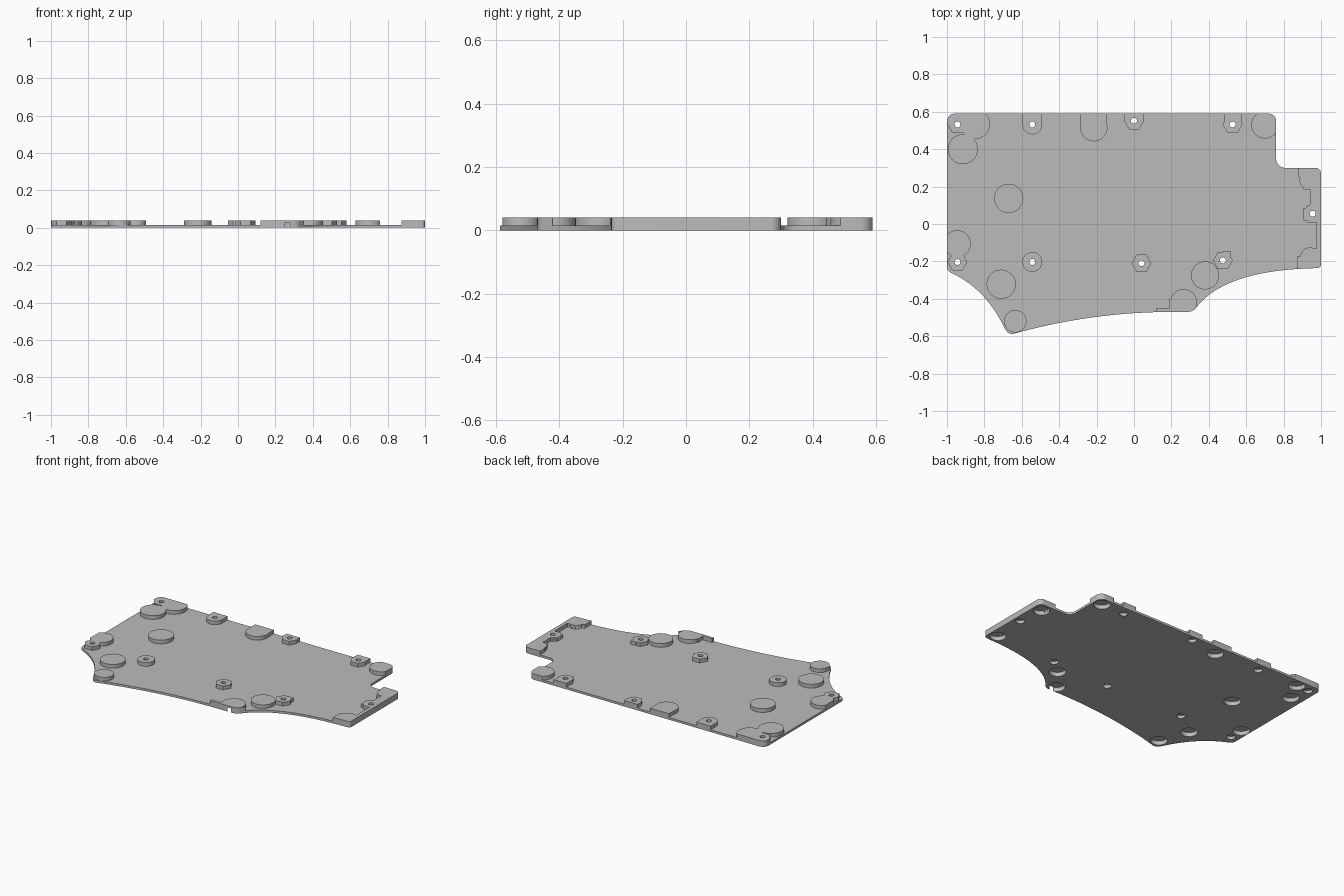
import bpy, bmesh, math
from mathutils import Vector

HEIGHT, FLOOR = 0.04, 0.015
cube = bpy.data.objects.get("Cube")
if cube:
    bpy.data.objects.remove(cube, do_unlink=True)

grey = bpy.data.materials.new("plate grey")
grey.use_nodes = True
colour = (0.5, 0.5, 0.5, 1)
grey.diffuse_color = colour
grey.node_tree.nodes["Principled BSDF"].inputs["Base Color"].default_value = colour


def bezier(a, b, c, steps=14):
    a, b, c = Vector(a), Vector(b), Vector(c)
    ts = [i / steps for i in range(steps + 1)]
    return [a * (1 - t) ** 2 + b * 2 * t * (1 - t) + c * t * t for t in ts]


def fillet(prev, corner, nxt, r, steps=8):
    """Round one right-angled corner."""
    p = Vector(corner)
    u, v = (Vector(prev) - p).normalized(), (Vector(nxt) - p).normalized()
    centre = p + (u + v) * r
    angles = [math.pi / 2 * i / steps for i in range(steps + 1)]
    return [centre - v * r * math.cos(t) - u * r * math.sin(t) for t in angles]


def prism(name, points, z0, z1, inset=0):
    """Extrude a flat outline, optionally shrunk by an even inset."""
    bm = bmesh.new()
    face = bm.faces.new([bm.verts.new((p[0], p[1], z0)) for p in points])
    if inset:
        ring = bmesh.ops.inset_region(bm, faces=[face], thickness=inset, use_even_offset=True)
        bmesh.ops.delete(bm, geom=ring["faces"], context='FACES')
        face = bm.faces[0] if not hasattr(bm.faces, "ensure_lookup_table") else list(bm.faces)[0]
    out = bmesh.ops.extrude_face_region(bm, geom=[face])
    top = [g for g in out["geom"] if isinstance(g, bmesh.types.BMVert)]
    bmesh.ops.translate(bm, verts=top, vec=(0, 0, z1 - z0))
    bmesh.ops.recalc_face_normals(bm, faces=bm.faces)
    mesh = bpy.data.meshes.new(name)
    bm.to_mesh(mesh)
    bm.free()
    ob = bpy.data.objects.new(name, mesh)
    bpy.context.collection.objects.link(ob)
    mesh.materials.append(grey)
    return ob


def disc(x, y, r, sides):
    return [(x + r * math.cos(math.tau * i / sides), y + r * math.sin(math.tau * i / sides))
            for i in range(sides)]


def box(x0, y0, x1, y1):
    return [(x0, y0), (x1, y0), (x1, y1), (x0, y1)]


def cut(target, points, z0, z1):
    subtract(target, prism("cutter", points, z0, z1))


def subtract(target, tool):
    tool.hide_render = True
    mod = target.modifiers.new("cut", 'BOOLEAN')
    mod.operation, mod.solver, mod.object = 'DIFFERENCE', 'EXACT', tool
    bpy.context.view_layer.objects.active = target
    bpy.ops.object.modifier_apply(modifier=mod.name)
    bpy.data.objects.remove(tool, do_unlink=True)


# Outline, clockwise from the back left corner
A, B, C, D, E = (-1, 0.59), (0.76, 0.59), (0.76, 0.30), (1, 0.30), (1, -0.235)
outline = fillet((-1, 0), A, B, 0.04)
outline += fillet(A, B, C, 0.04)
outline += fillet(B, C, D, 0.05)
outline += fillet(C, D, E, 0.03)
outline += fillet(D, E, (0, -0.235), 0.018, 4)
outline += bezier((0.95, -0.237), (0.48, -0.25), (0.33, -0.45))
outline += bezier((0.325, -0.457), (0.31, -0.47), (0.28, -0.47), 4)
outline += bezier((0.25, -0.47), (-0.2, -0.465), (-0.63, -0.583))
outline += bezier((-0.64, -0.586), (-0.67, -0.595), (-0.69, -0.56), 6)
outline += bezier((-0.70, -0.54), (-0.80, -0.345), (-0.97, -0.265))
outline += bezier((-0.98, -0.26), (-1, -0.25), (-1, -0.23), 4)

# Rubber foot sockets: centre and boss radius
feet = [(-0.85, 0.535, 0.08), (-0.915, 0.40, 0.08), (-0.215, 0.515, 0.073), (0.70, 0.53, 0.073),
        (-0.67, 0.137, 0.078), (-0.71, -0.322, 0.078), (-0.945, -0.105, 0.072),
        (0.38, -0.275, 0.075), (0.265, -0.42, 0.072), (-0.635, -0.52, 0.06),
        (0.935, 0.235, 0.05), (0.94, -0.175, 0.05)]
# Screw posts: centre and number of sides
screws = [(-0.944, 0.532, 6), (-0.544, 0.532, 32), (0, 0.552, 6), (0.527, 0.532, 6),
          (-0.944, -0.203, 6), (-0.544, -0.203, 32), (0.04, -0.21, 6), (0.475, -0.195, 6),
          (0.955, 0.055, 6)]
# Square blocks left standing along the rim
blocks = [box(0.905, 0.185, 1.1, 0.4), box(0.88, 0.25, 1.1, 0.4), box(0.94, 0.10, 1.1, 0.19),
          box(0.905, 0.02, 1.1, 0.085), box(0.875, -0.3, 1.1, -0.17), box(0.95, -0.18, 1.1, -0.13),
          box(0.975, -0.14, 1.1, 0.19), box(0.19, -0.5, 0.23, -0.40), box(0.12, -0.5, 0.2, -0.45),
          box(0.475, -0.185, 0.515, -0.145), box(-0.597, 0.53, -0.491, 0.7),
          box(-0.285, 0.515, -0.145, 0.7), box(0.48, 0.53, 0.575, 0.7),
          box(-0.05, 0.55, 0.05, 0.7), box(-1.1, 0.53, -0.85, 0.7)]

# Pocket shape, with everything that stays standing removed from it
pocket = prism("pocket_cutter", outline, FLOOR, HEIGHT + 0.02, inset=0.019)
for x, y, r in feet:
    cut(pocket, disc(x, y, r, 40), 0, 0.1)
for x, y, sides in screws:
    cut(pocket, disc(x, y, 0.053, sides), 0, 0.1)
for b in blocks:
    cut(pocket, b, 0, 0.1)

# Tray with rim, posts, screw holes and foot sockets underneath
plate = prism("bottom_plate", outline, 0, HEIGHT)
subtract(plate, pocket)
for x, y, sides in screws:
    cut(plate, disc(x, y, 0.016, 20), -0.1, 0.1)
    cut(plate, disc(x, y, 0.027, 24), -0.1, 0.02)
for x, y, r in feet:
    cut(plate, disc(x, y, min(0.052, r), 32), -0.1, 0.028)

bpy.ops.object.select_all(action='DESELECT')
plate.select_set(True)
bpy.context.view_layer.objects.active = plate
bpy.ops.object.shade_smooth_by_angle(angle=math.radians(30))
